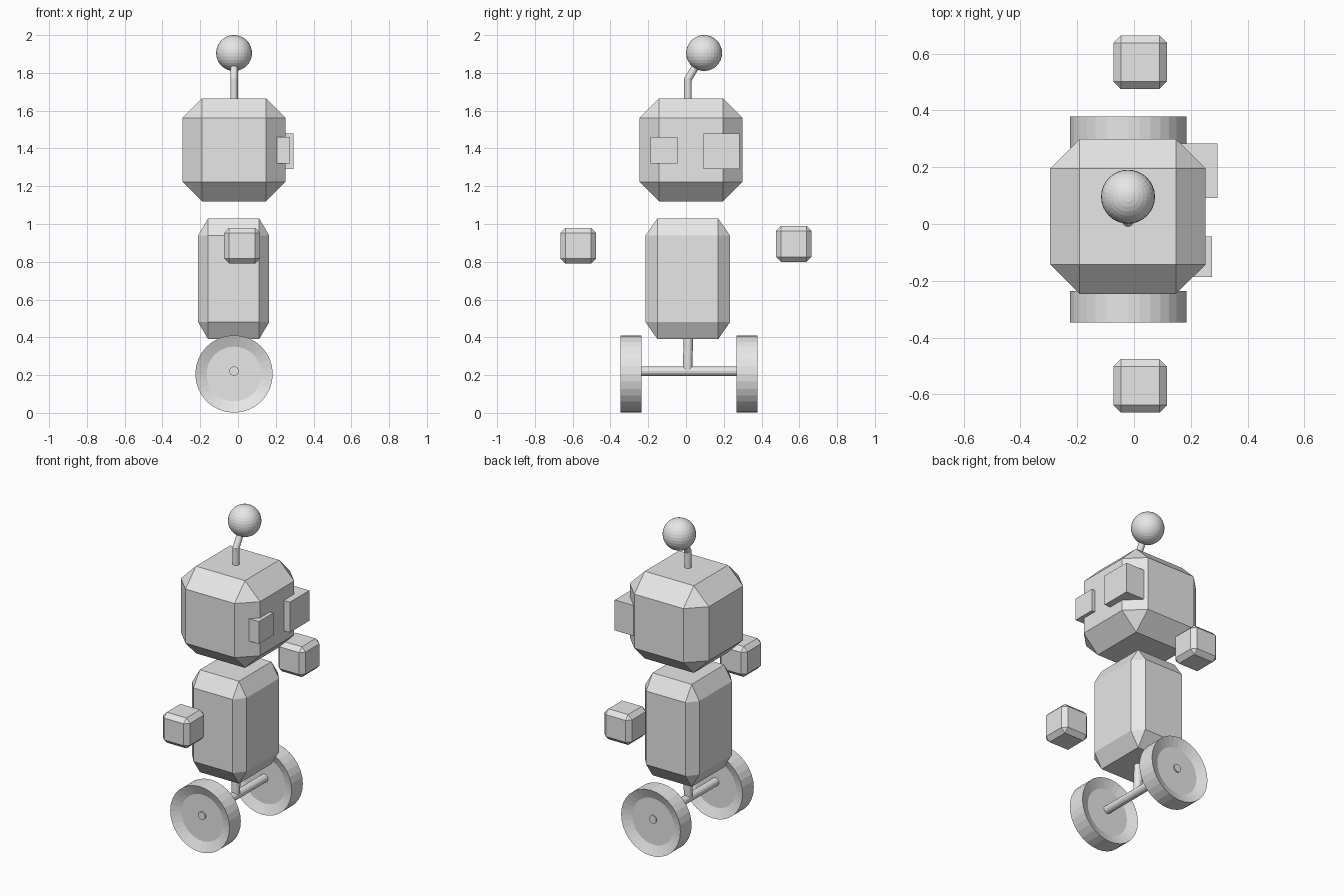
import bpy, bmesh
from math import radians
from mathutils import Vector, Matrix

cube = bpy.data.objects.get("Cube")
if cube:
    bpy.data.objects.remove(cube, do_unlink=True)

grey = bpy.data.materials.new("light_grey")
grey.use_nodes = True
grey.diffuse_color = (0.8, 0.8, 0.8, 1)
grey.node_tree.nodes["Principled BSDF"].inputs["Base Color"].default_value = (0.8, 0.8, 0.8, 1)


def finish(name, bm):
    mesh = bpy.data.meshes.new(name)
    bm.to_mesh(mesh)
    bm.free()
    mesh.materials.append(grey)
    obj = bpy.data.objects.new(name, mesh)
    bpy.context.collection.objects.link(obj)
    return obj


def block(name, low, high, chamfer=0.0):
    """Box between two corners; chamfer is a share of each side."""
    low, high = Vector(low), Vector(high)
    bm = bmesh.new()
    bmesh.ops.create_cube(bm, size=1)
    if chamfer:
        bmesh.ops.bevel(bm, geom=bm.edges[:], offset=chamfer, segments=1,
                        affect='EDGES', profile=0.5)
    bmesh.ops.scale(bm, vec=high - low, verts=bm.verts)
    bmesh.ops.translate(bm, vec=(low + high) / 2, verts=bm.verts)
    return finish(name, bm)


def add_rod(bm, start, end, radius, sides=16):
    start, end = Vector(start), Vector(end)
    turn = (end - start).to_track_quat('Z', 'Y').to_matrix().to_4x4()
    bmesh.ops.create_cone(bm, cap_ends=True, segments=sides, radius1=radius,
                          radius2=radius, depth=(end - start).length,
                          matrix=Matrix.Translation((start + end) / 2) @ turn)


def wheel(name, y_min, y_max):
    """Disc with a dished face on both sides."""
    bm = bmesh.new()
    bmesh.ops.create_cone(bm, cap_ends=True, segments=32, radius1=0.205,
                          radius2=0.205, depth=y_max - y_min)
    caps = [f for f in bm.faces if len(f.verts) > 4]
    bmesh.ops.inset_individual(bm, faces=caps, thickness=0.06, depth=-0.025)
    bmesh.ops.rotate(bm, verts=bm.verts, matrix=Matrix.Rotation(radians(90), 3, 'X'))
    bmesh.ops.translate(bm, verts=bm.verts, vec=(MID, (y_min + y_max) / 2, 0.206))
    return finish(name, bm)


MID = -0.021  # x of the body's centre line

# Head and torso
block("head", (-0.295, -0.246, 1.12), (0.252, 0.299, 1.665), 0.19)
block("torso", (-0.211, -0.214, 0.39), (0.165, 0.233, 1.03), 0.141)

# Mismatched eyes
block("large_eye", (0.10, 0.092, 1.29), (0.294, 0.284, 1.48))
block("small_eye", (0.13, -0.187, 1.32), (0.275, -0.044, 1.46))

# Floating hands
for name, side, z in (("right_hand", -1, 0.79), ("left_hand", 1, 0.80)):
    y = side * 0.57
    block(name, (-0.073, y - 0.094, z), (0.116, y + 0.094, z + 0.19), 0.14)

# Wheels, axle and post
wheel("front_wheel", -0.347, -0.235)
wheel("back_wheel", 0.267, 0.378)
bm = bmesh.new()
add_rod(bm, (MID, -0.33, 0.221), (MID, 0.36, 0.221), 0.025)
finish("axle", bm)
bm = bmesh.new()
add_rod(bm, (MID, 0.008, 0.225), (MID, 0.014, 0.45), 0.025)
finish("post", bm)

# Bent antenna with a ball
bm = bmesh.new()
add_rod(bm, (MID, 0.01, 1.62), (MID, 0.01, 1.77), 0.02)
add_rod(bm, (MID, 0.01, 1.765), (MID, 0.09, 1.90), 0.02)
bmesh.ops.create_uvsphere(bm, u_segments=16, v_segments=8, radius=0.02,
                          matrix=Matrix.Translation((MID, 0.01, 1.767)))
finish("antenna", bm)
bm = bmesh.new()
bmesh.ops.create_uvsphere(bm, u_segments=32, v_segments=16, radius=0.095,
                          matrix=Matrix.Translation((MID, 0.096, 1.905)))
finish("antenna_ball", bm)
